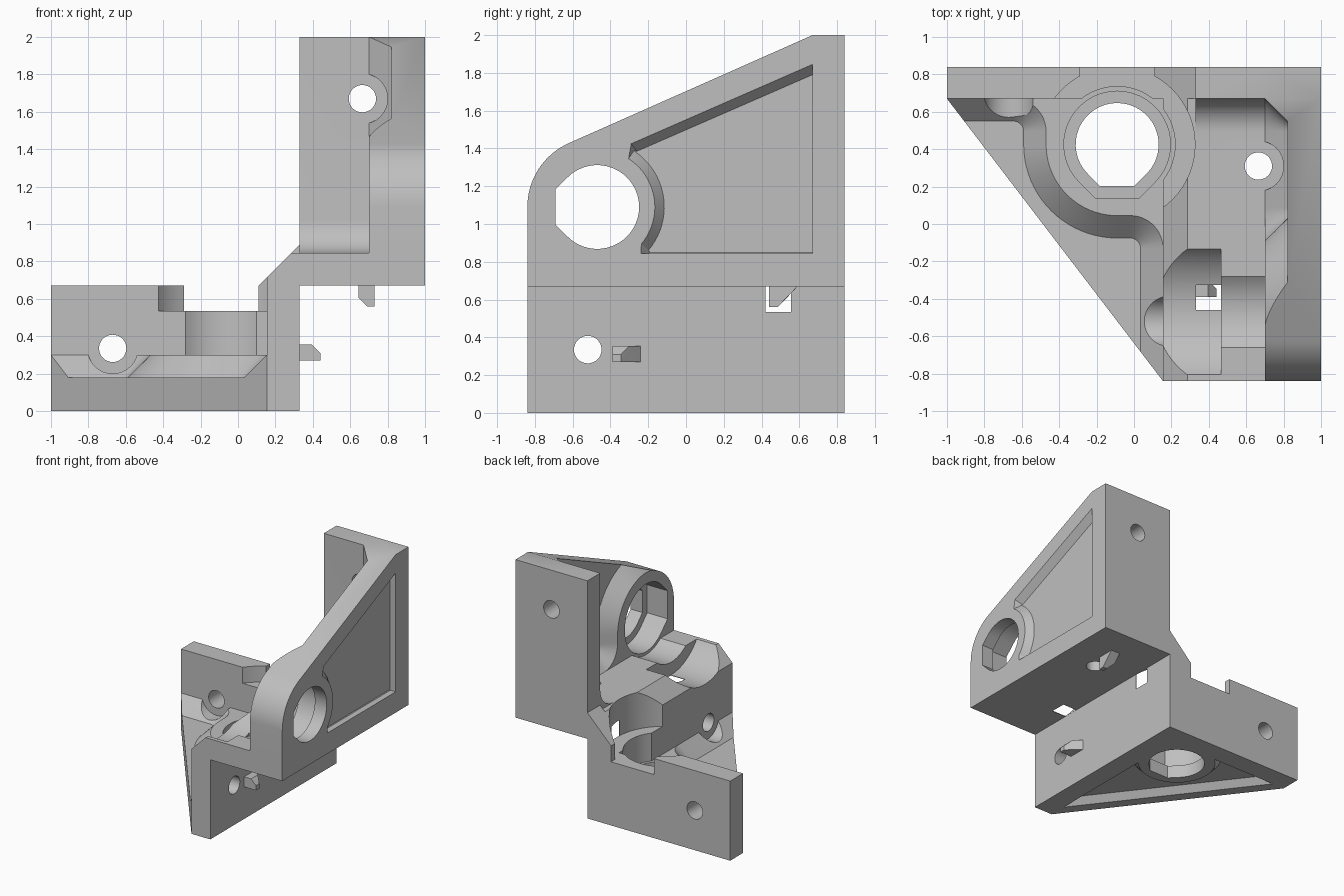
import bpy, bmesh
from math import sin, cos, radians

cube = bpy.data.objects.get("Cube")
if cube:
    bpy.data.objects.remove(cube, do_unlink=True)

GREY = (0.52, 0.52, 0.52, 1)
mat = bpy.data.materials.new("light grey plastic")
mat.use_nodes = True
mat.diffuse_color = GREY
mat.node_tree.nodes["Principled BSDF"].inputs["Base Color"].default_value = GREY


def arc(cx, cy, r, a0, a1, n=12):
    angles = [radians(a0 + (a1 - a0) * i / n) for i in range(n + 1)]
    return [(cx + r * cos(a), cy + r * sin(a)) for a in angles]


def circle(cx, cy, r, n=40):
    return arc(cx, cy, r, 0, 360, n)[:-1]


def teardrop(cx, cy, r):
    # Round hole with a flat, self-supporting side towards -y
    k = 0.414 * r
    return arc(cx, cy, r, -45, 225, 32) + [(cx - k, cy - r), (cx + k, cy - r)]


def place(p, axis, h):
    a, b = p
    return {"x": (h, a, b), "y": (a, h, b), "z": (a, b, h)}[axis]


def swap(p, dy):
    # The upper half mirrors the lower half across the diagonal x + z = 1
    return (1 - p[2], p[1] + dy, 1 - p[0])


def finish(name, bm):
    bmesh.ops.recalc_face_normals(bm, faces=bm.faces)
    mesh = bpy.data.meshes.new(name)
    bm.to_mesh(mesh)
    bm.free()
    mesh.materials.append(mat)
    ob = bpy.data.objects.new(name, mesh)
    bpy.context.scene.collection.objects.link(ob)
    return ob


def loft(name, axis, layers, dy=None):
    # Closed solid through outlines at successive heights; dy gives the swapped copy
    bm = bmesh.new()
    rings = []
    for h, pts in layers:
        ring = [place(p, axis, h) for p in pts]
        if dy is not None:
            ring = [swap(p, dy) for p in ring]
        rings.append([bm.verts.new(p) for p in ring])
    n = len(rings[0])
    for lo, hi in zip(rings, rings[1:]):
        for i in range(n):
            j = (i + 1) % n
            bm.faces.new((lo[i], lo[j], hi[j], hi[i]))
    bm.faces.new(rings[0])
    bm.faces.new(rings[-1])
    return finish(name, bm)


def prism(name, axis, pts, h0, h1, dy=None):
    return loft(name, axis, [(h0, pts), (h1, pts)], dy)


def rect(a0, a1, b0, b1):
    return [(a0, b0), (a1, b0), (a1, b1), (a0, b1)]


def combine(target, other, op):
    m = target.modifiers.new(op, "BOOLEAN")
    m.operation, m.solver, m.object = op, "EXACT", other
    bpy.context.view_layer.objects.active = target
    bpy.ops.object.modifier_apply(modifier=m.name)
    bpy.data.objects.remove(other, do_unlink=True)


def cut(target, other):
    combine(target, other, "DIFFERENCE")


def add(target, other):
    combine(target, other, "UNION")


BX, BY = -0.09, 0.425      # lower bearing centre in x, y
UY, UZ = -0.47, 1.09       # upper bearing centre in y, z
DY = UY - BY


# Inner clearance outlines: sloped fillets between plates, walls and bearing bosses
def lower_clearance(d):
    r = 0.055 + d
    return ([(-1.4, 0.55 + d)] + arc(-0.645, 0.495, r, 90, 0)
            + arc(BX, BY, 0.5 - d, 180, 270, 20) + arc(-0.02, -0.13, r, 90, 0)
            + [(0.035 + d, -1.4), (-1.4, -1.4)])


def upper_clearance(d):
    r = 0.055 + d
    return ([(0.55 + d, 2.4)] + arc(0.495, 1.02, r, 0, -90)
            + arc(0.085, 1.02, r, 270, 180)
            + arc(UY, UZ, 0.5 - d, 0, 100, 20) + [(-0.56, 2.4)])


# Shallow outer recesses with sloped sides
def lower_recess(e):
    return ([(-0.948 + 2 * e, 0.75 - e), (-0.29, 0.75 - e)]
            + arc(BX, BY, 0.305 + e, 130, 320, 30)
            + [(0.24 - e, 0.23), (0.24 - e, -0.804 + 2.95 * e)])


def upper_recess(e):
    return ([(0.75 - e, 0.8 + e), (0.75 - e, 1.88 - 1.53 * e), (-0.29 + e * 0.6, 1.425 - 0.8 * e)]
            + arc(UY, UZ, 0.305 + e, 57, -40, 20) + [(-0.24 + e, 0.8 + e)])


# Base plate and side plate, each hollowed inside and recessed outside
base_plate = prism("base_plate", "z", [(-1, 0.84), (-1, 0.67), (0.155, -0.84),
                                       (0.33, -0.84), (0.33, 0.84)], 0, 0.3)
cut(base_plate, loft("cutter", "z", [(0.18, lower_clearance(0)), (0.3, lower_clearance(0.12)),
                                     (0.5, lower_clearance(0.12))]))
cut(base_plate, loft("cutter", "z", [(-0.05, lower_recess(0)), (0, lower_recess(0)),
                                     (0.055, lower_recess(0.05))]))

side_plate = prism("side_plate", "x", [(-0.84, 0.67), (0.84, 0.67), (0.84, 2), (0.67, 2)]
                   + arc(UY, UZ, 0.37, 113.7, 180, 16), 0.7, 1)
cut(side_plate, loft("cutter", "x", [(0.82, upper_clearance(0)), (0.7, upper_clearance(0.12)),
                                     (0.5, upper_clearance(0.12))]))
cut(side_plate, loft("cutter", "x", [(1.05, upper_recess(0)), (1, upper_recess(0)),
                                     (0.945, upper_recess(0.05))]))

# Stepped back wall, stepped centre wall and the rounded inner corner
bracket = prism("corner_bracket", "y", [(-1, 0), (0.33, 0), (0.33, 0.67), (1, 0.67), (1, 2),
                                        (0.33, 2), (0.33, 0.89), (0.11, 0.67), (-1, 0.67)],
                0.67, 0.84)
add(bracket, prism("centre_wall", "y", [(0.155, 0), (0.33, 0), (0.33, 0.67), (1, 0.67), (1, 0.845),
                                        (0.285, 0.845), (0.155, 0.715)], -0.84, 0.84))
add(bracket, prism("corner_fillet", "x", arc(0.495, 1.02, 0.175, 0, -90)
                   + [(0.495, 0.8), (0.72, 0.8), (0.72, 1.02)], 0.33, 0.75))
add(bracket, base_plate)
add(bracket, side_plate)

# Bearing seats, pulley clearances and shaft holes for both halves
for dy in (None, DY):
    cut(bracket, prism("cutter", "z", circle(BX, BY, 0.31, 56), 0.3, 0.6, dy))
    cut(bracket, prism("cutter", "z", circle(BX, BY, 0.416, 64), 0.535, 1.2, dy))
    cut(bracket, prism("cutter", "z", teardrop(BX, BY, 0.285), 0.11, 0.4, dy))
    cut(bracket, prism("cutter", "z", teardrop(BX, BY, 0.222), -0.1, 0.2, dy))

# Opening in the back wall
cut(bracket, prism("cutter", "z", rect(-0.29, 0.11, 0.5, 1), 0.535, 1))

# Screw holes with head clearances, and belt slots
for dy in (None, 0):
    for r, y0, y1 in ((0.135, 0.4, 0.67), (0.073, 0.6, 1)):
        cut(bracket, prism("cutter", "y", circle(-0.67, 0.335, r, 32), y0, y1, dy))
for dy in (None, 0.83):
    for r, x0, x1 in ((0.135, -0.05, 0.155), (0.073, 0.1, 0.5)):
        cut(bracket, prism("cutter", "x", circle(-0.52, 0.335, r, 32), x0, x1, dy))
for dy in (None, -0.88):
    cut(bracket, prism("cutter", "x", rect(0.42, 0.555, 0.535, 0.669), 0.1, 0.4, dy))

bpy.ops.object.select_all(action="DESELECT")
bracket.select_set(True)
bpy.context.view_layer.objects.active = bracket
bpy.ops.object.shade_smooth_by_angle(angle=radians(25))

# Small wedge-shaped locating pegs
for name, dy in (("lower_peg", None), ("upper_peg", 0.83)):
    bm = bmesh.new()
    for x, z, y1 in ((0.325, 0.27, -0.235), (0.325, 0.355, -0.235), (0.44, 0.27, -0.345),
                     (0.44, 0.31, -0.345), (0.395, 0.355, -0.3)):
        for y in (-0.39, y1):
            p = (x, y, z)
            bm.verts.new(p if dy is None else swap(p, dy))
    bmesh.ops.convex_hull(bm, input=bm.verts)
    finish(name, bm)
